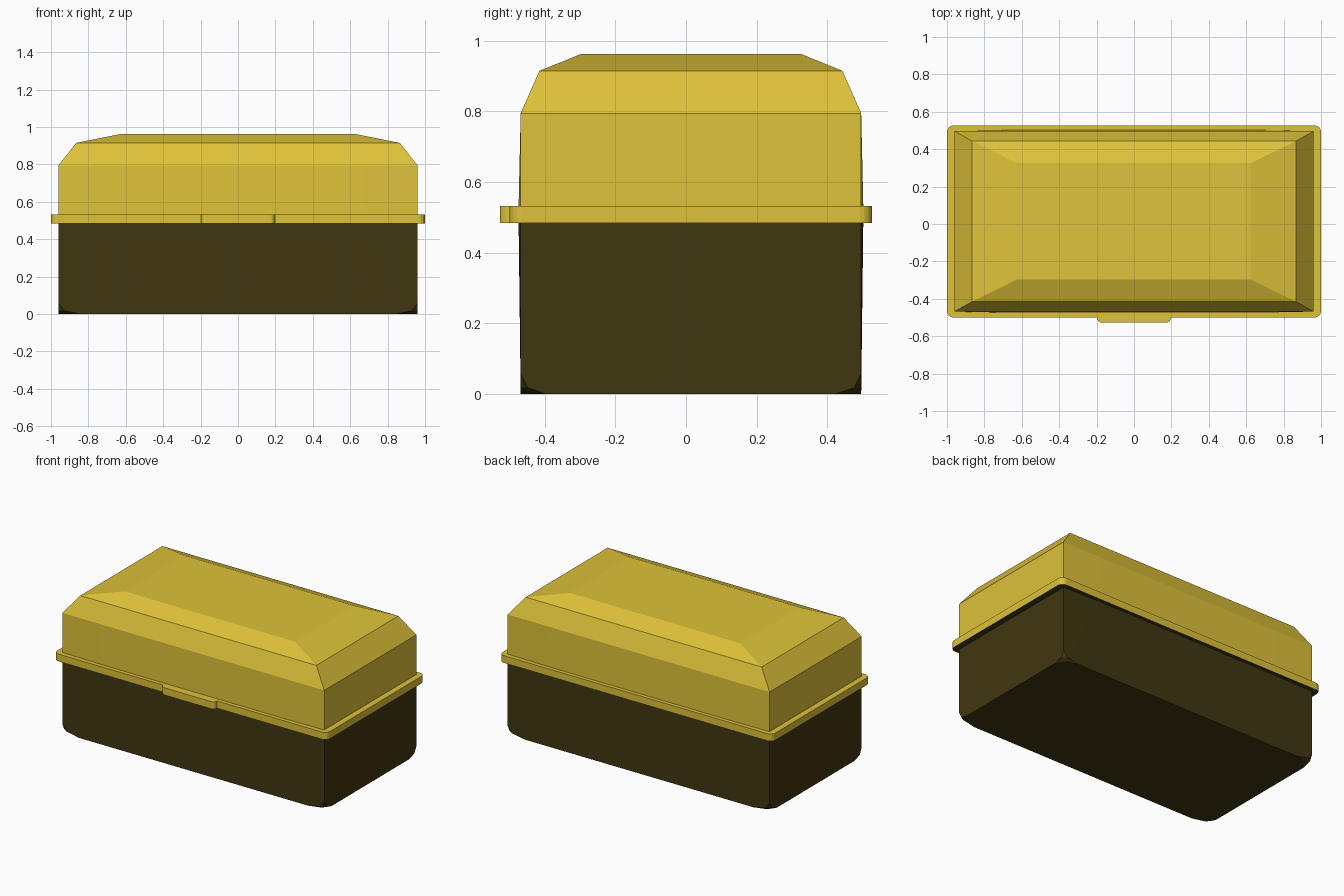
import bpy, bmesh, math

if "Cube" in bpy.data.objects:
    bpy.data.objects.remove(bpy.data.objects["Cube"])

CY = 0.014      # y centre of the box body
HX, HY = 0.96, 0.482


def material(name, rgb):
    m = bpy.data.materials.new(name)
    m.diffuse_color = (*rgb, 1)
    m.use_nodes = True
    m.node_tree.nodes["Principled BSDF"].inputs["Base Color"].default_value = m.diffuse_color
    return m


yellow = material("mustard yellow", (0.73, 0.54, 0.041))
dark = material("dark olive", (0.051, 0.038, 0.0052))


def finish(bm, name, mats):
    bmesh.ops.recalc_face_normals(bm, faces=bm.faces)
    # undersides take the second colour when there is one
    if len(mats) > 1:
        for f in bm.faces:
            f.normal_update()
            f.material_index = 1 if f.normal.z < -0.9 else 0
    me = bpy.data.meshes.new(name)
    bm.to_mesh(me)
    bm.free()
    for m in mats:
        me.materials.append(m)
    ob = bpy.data.objects.new(name, me)
    bpy.context.collection.objects.link(ob)
    return ob


def ring(bm, hx, hy, z, bulge=0.0):
    """Rectangle whose long sides bow out slightly in the middle."""
    xs = (-1, -0.7, 0.7, 1)
    front = [(x * hx, CY - hy - (bulge if abs(x) < 1 else 0), z) for x in xs]
    back = [(-x * hx, CY + hy + (bulge if abs(x) < 1 else 0), z) for x in xs]
    return [bm.verts.new(p) for p in front + back]


def loft(bm, rings):
    for a, b in zip(rings, rings[1:]):
        for i in range(len(a)):
            j = (i + 1) % len(a)
            bm.faces.new((a[i], a[j], b[j], b[i]))
    bm.faces.new(rings[0][::-1])
    bm.faces.new(rings[-1])


# lid: upright walls and two sloped tiers
bm = bmesh.new()
loft(bm, [ring(bm, *r) for r in (
    (HX, HY, 0.53, 0.006), (HX, HY, 0.795), (0.865, 0.429, 0.915), (0.625, 0.311, 0.963))])
finish(bm, "lid", [yellow])

# base: box with faceted bottom corners
bm = bmesh.new()
pts = []
for sx in (-1, 1):
    for sy in (-1, 1):
        corner = ((HX, HY, 0.49), (HX, HY, 0.06), (HX - 0.03, HY, 0.018), (HX, HY - 0.02, 0.018),
                  (HX - 0.12, HY, 0), (HX, HY - 0.075, 0), (HX - 0.035, HY - 0.025, 0))
        pts += [(sx * x, CY + sy * y, z) for x, y, z in corner]
        pts.append((sx * 0.68, CY + sy * (HY + 0.006), 0.49))
for p in pts:
    bm.verts.new(p)
bmesh.ops.convex_hull(bm, input=bm.verts)
bmesh.ops.dissolve_limit(bm, angle_limit=0.01, verts=bm.verts, edges=bm.edges)
finish(bm, "base", [dark])


def rounded_plate(name, x0, x1, y0, y1, z0, z1, r, corners, mats):
    """Flat plate; corners lists the rounded ones, counter-clockwise from front left."""
    bm = bmesh.new()
    loop = []
    for i, (x, y, sx, sy) in enumerate(((x0, y0, 1, 1), (x1, y0, -1, 1),
                                        (x1, y1, -1, -1), (x0, y1, 1, -1))):
        if i not in corners:
            loop.append((x, y))
            continue
        for k in range(5):
            a = math.pi + i * math.pi / 2 + k * math.pi / 8
            loop.append((x + sx * r + r * math.cos(a), y + sy * r + r * math.sin(a)))
    loft(bm, [[bm.verts.new((x, y, z)) for x, y in loop] for z in (z0, z1)])
    finish(bm, name, mats)


# rim around the seam and the opening tab at the front
rounded_plate("rim", -1, 1, -0.5, 0.527, 0.485, 0.533, 0.035, (0, 1, 2, 3), [yellow, dark])
rounded_plate("front_tab", -0.197, 0.197, -0.527, -0.49, 0.485, 0.533, 0.025, (0, 1), [yellow, dark])
